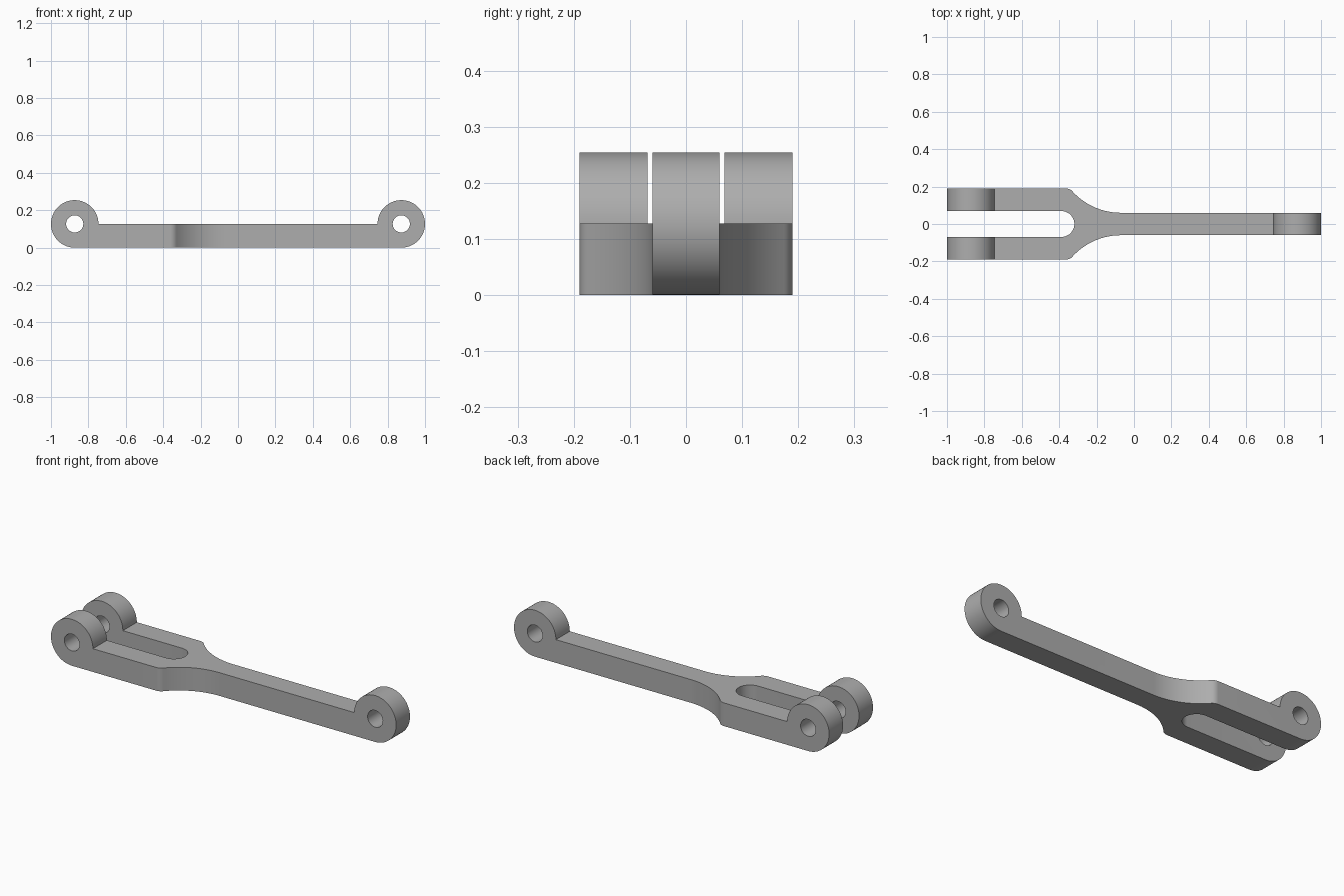
import bpy, bmesh
from math import sin, cos, radians
from mathutils import Vector

cube = bpy.data.objects.get("Cube")
if cube:
    bpy.data.objects.remove(cube, do_unlink=True)

R, HOLE, EYE_X = 0.127, 0.046, 0.873      # eye radius, pin hole radius, eye centre
FORK, SLOT, STEM = 0.19, 0.069, 0.06      # half widths


def arc(cx, cy, r, a0, a1, n):
    steps = [radians(a0 + (a1 - a0) * i / n) for i in range(n + 1)]
    return [(cx + r * cos(a), cy + r * sin(a)) for a in steps]


def prism(name, outline, axis, lo, hi):
    """Extrude a closed outline along y (outline in xz) or z (outline in xy)."""
    bm = bmesh.new()
    place = (lambda p: (p[0], lo, p[1])) if axis == "y" else (lambda p: (p[0], p[1], lo))
    face = bm.faces.new([bm.verts.new(place(p)) for p in outline])
    ext = bmesh.ops.extrude_face_region(bm, geom=[face])
    move = Vector((0, hi - lo, 0)) if axis == "y" else Vector((0, 0, hi - lo))
    bmesh.ops.translate(bm, vec=move,
                        verts=[v for v in ext["geom"] if isinstance(v, bmesh.types.BMVert)])
    bmesh.ops.recalc_face_normals(bm, faces=bm.faces)
    mesh = bpy.data.meshes.new(name)
    bm.to_mesh(mesh)
    bm.free()
    obj = bpy.data.objects.new(name, mesh)
    bpy.context.collection.objects.link(obj)
    return obj


def cut(obj, tool, operation):
    mod = obj.modifiers.new("cut", "BOOLEAN")
    mod.operation, mod.solver, mod.object = operation, "EXACT", tool
    bpy.context.view_layer.objects.active = obj
    bpy.ops.object.modifier_apply(modifier=mod.name)
    bpy.data.objects.remove(tool, do_unlink=True)


# Side profile: flat bar with a round eye at each end
side = arc(EYE_X, R, R, -90, 180, 48) + arc(-EYE_X, R, R, 0, 270, 48)
link = prism("forked_link", side, "y", -0.4, 0.4)

# Plan outline: narrow stem flaring into a fork with a round-ended slot
flare = arc(-0.07, STEM + 0.351, 0.351, 270, 222.2, 20)
shoulder = arc(-0.363, FORK - 0.045, 0.045, 42.2, 90, 8)
half = [(1.2, STEM)] + flare + shoulder + [(-1.2, FORK), (-1.2, SLOT)]
slot_end = arc(-0.388, 0, SLOT, 90, -90, 28)
plan = half + slot_end + [(x, -y) for x, y in reversed(half)]
cut(link, prism("plan_cutter", plan, "z", -0.2, 0.5), "INTERSECT")

# Pin holes through both ends
for x in (-EYE_X, EYE_X):
    ring = arc(x, R, HOLE, 0, 360, 36)[:-1]
    cut(link, prism("hole_cutter", ring, "y", -0.5, 0.5), "DIFFERENCE")

# Plain grey finish
grey = bpy.data.materials.new("grey")
grey.use_nodes = True
colour = (0.42, 0.42, 0.42, 1)
grey.diffuse_color = colour
grey.node_tree.nodes["Principled BSDF"].inputs["Base Color"].default_value = colour
link.data.materials.clear()
link.data.materials.append(grey)

# Smooth the rounds and keep the edges crisp
bpy.ops.object.select_all(action="DESELECT")
link.select_set(True)
bpy.context.view_layer.objects.active = link
bpy.ops.object.shade_smooth_by_angle(angle=radians(30))
